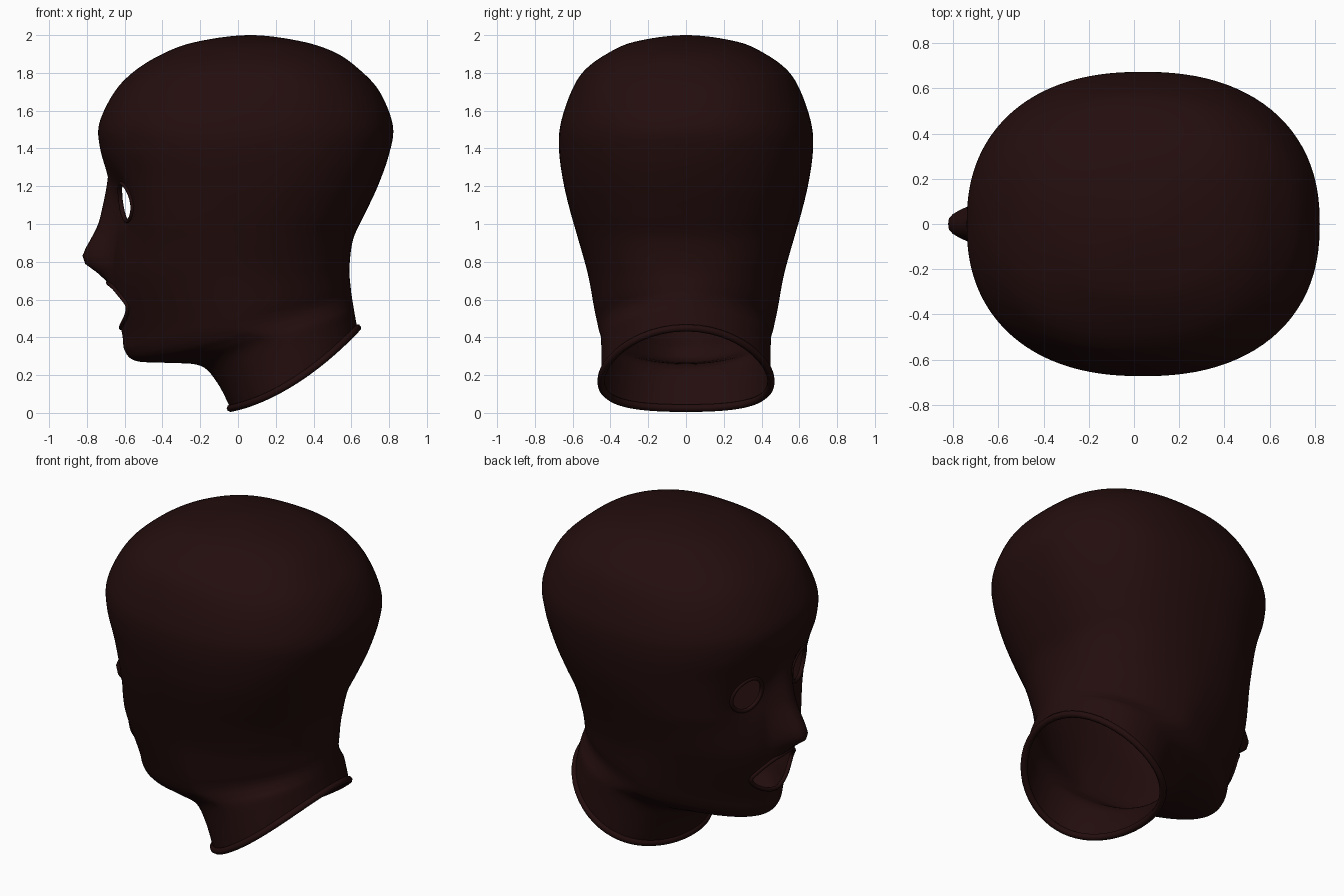
import bpy, bmesh, math
from mathutils import Vector
from mathutils.bvhtree import BVHTree

if "Cube" in bpy.data.objects:
    bpy.data.objects.remove(bpy.data.objects["Cube"])

mat = bpy.data.materials.new("dark maroon")
mat.diffuse_color = (0.017, 0.004, 0.004, 1)
mat.use_nodes = True
mat.node_tree.nodes["Principled BSDF"].inputs["Base Color"].default_value = mat.diffuse_color

# Loft sections, crown to collar: front x, z / back x, z / half width
SECTIONS = [
    (.05, 2.0, .05, 2.0, 0),
    (-.24, 1.96, .32, 1.97, .27),
    (-.42, 1.89, .51, 1.91, .42),
    (-.56, 1.80, .64, 1.82, .54),
    (-.66, 1.69, .75, 1.70, .61),
    (-.735, 1.53, .82, 1.52, .665),
    (-.73, 1.40, .80, 1.37, .672),
    (-.69, 1.25, .74, 1.20, .65),
    (-.67, 1.10, .67, 1.05, .615),
    (-.66, .95, .61, .92, .575),
    (-.67, .70, .59, .77, .52),
    (-.615, .43, .597, .66, .485),
    (-.60, .33, .602, .62, .47),
    (-.54, .275, .605, .60, .462),
    (-.38, .265, .61, .57, .455),
    (-.20, .25, .615, .54, .45),
    (-.11, .16, .622, .50, .448),
    (-.04, .025, .632, .45, .45),
]
SEGS, SUB = 128, 6
# Nose: height, projection
NOSE = [(.69, .01), (.74, .07), (.79, .14), (.84, .158), (1.0, .08), (1.25, 0)]


def clamp(v):
    return max(0, min(1, v))


def catmull(a, b, c, d, t):
    return [.5 * (2*q + (r-p)*t + (2*p-5*q+4*r-s)*t*t + (3*q-p-3*r+s)*t**3)
            for p, q, r, s in zip(a, b, c, d)]


def nose_height(z):
    for (z0, h0), (z1, h1) in zip(NOSE, NOSE[1:]):
        if z0 <= z <= z1:
            return h0 + (h1 - h0) * (z - z0) / (z1 - z0)
    return .01 * clamp((z - .6) / .09) if z < .69 else 0


def ring(s):
    fx, fz, bx, bz, w = s
    n = 2.05 + .25 * clamp((fz - .35) / .4)     # squarer cranium and cheeks
    pinch = .29 * clamp((1.0 - fz) / .7)        # face narrows to the chin
    if fz < .3:
        pinch *= clamp(1 - (fx + .55) / .5)     # neck is round again
    sag = .07 * clamp((.28 - fz) / .25)         # collar dips at the sides
    pts = []
    for i in range(SEGS):
        u = 2 * math.pi * i / SEGS
        t = u - .4 * math.sin(u)                # denser towards the face
        c = math.copysign(abs(math.cos(t)) ** (2 / n), math.cos(t))
        d = math.copysign(abs(math.sin(t)) ** (2 / n), math.sin(t))
        f = (1 - c) / 2
        x, z = fx + (bx - fx) * f, fz + (bz - fz) * f - sag * d * d
        y = w * d * (1 - pinch * max(0, c))
        if c > 0:                               # nose and eye sockets
            x -= nose_height(z) * math.exp(-abs(y / .085) ** 3)
            x += .06 * math.exp(-((abs(y) - .225) / .13) ** 2 - ((z - 1.11) / .14) ** 2)
        pts.append((x, y, z))
    return pts


# Openings: name, centre y, centre z, half width, half height, outline exponent
HOLES = [("left_eye_rim", -.25, 1.115, .105, .10, 2),
         ("right_eye_rim", .25, 1.115, .105, .10, 2),
         ("mouth_rim", 0, .57, .20, .12, 1.6)]

# Hood shell
bm = bmesh.new()
rows = []
last = len(SECTIONS) - 1
for k in range(last):
    quad = [SECTIONS[min(max(k + j, 0), last)] for j in (-1, 0, 1, 2)]
    if k == 0:                                  # mirror over the pole: round crown
        fx, fz, bx, bz, w = SECTIONS[1]
        quad[0] = (bx, bz, fx, fz, -w)
    for j in range(SUB):
        if k or j:
            rows.append(ring(catmull(*quad, j / SUB)))
rows.append(ring(SECTIONS[-1]))
grid = [[bm.verts.new(p) for p in r] for r in rows]
for a, b in zip(grid, grid[1:]):
    for i in range(SEGS):
        j = (i + 1) % SEGS
        bm.faces.new((a[i], b[i], b[j], a[j]))
top = bm.verts.new((.05, 0, 2.0))
for i in range(SEGS):
    bm.faces.new((top, grid[0][i], grid[0][(i + 1) % SEGS]))
tree = BVHTree.FromBMesh(bm)


def on_face(y, z):
    hit = tree.ray_cast(Vector((-2, y, z)), Vector((1, 0, 0)))[0]
    return hit if hit else Vector((-.6, y, z))


# Cut the openings and fit their edges to the outlines
for _, cy, cz, a, b, p in HOLES:
    def reach(v):
        return (abs((v.co.y - cy) / a) ** p + abs((v.co.z - cz) / b) ** p) ** (1 / p)
    inside = [v for v in bm.verts if v.co.x < -.35 and reach(v) < 1]
    gone = set(inside)
    edge = {v for w in inside for f in w.link_faces for v in f.verts} - gone
    bmesh.ops.delete(bm, geom=inside, context='VERTS')
    for v in edge:
        if v.is_valid:
            r = reach(v)
            v.co = on_face(cy + (v.co.y - cy) / r, cz + (v.co.z - cz) / r)
bmesh.ops.recalc_face_normals(bm, faces=bm.faces)
bm.normal_update()
if sum(f.normal.dot(f.calc_center_median() - Vector((0, 0, 1.1))) for f in bm.faces) < 0:
    bmesh.ops.reverse_faces(bm, faces=bm.faces)
me = bpy.data.meshes.new("hood_shell")
bm.to_mesh(me)
bm.free()
shell = bpy.data.objects.new("hood_shell", me)
bpy.context.collection.objects.link(shell)
me.materials.append(mat)
me.polygons.foreach_set("use_smooth", [True] * len(me.polygons))


# Rolled edges around the openings
def rim(name, pts, radius):
    cu = bpy.data.curves.new(name, 'CURVE')
    cu.dimensions = '3D'
    cu.bevel_depth, cu.bevel_resolution = radius, 2
    sp = cu.splines.new('POLY')
    sp.points.add(len(pts) - 1)
    for q, v in zip(sp.points, pts):
        q.co = (*v, 1)
    sp.use_cyclic_u = True
    ob = bpy.data.objects.new(name, cu)
    bpy.context.collection.objects.link(ob)
    cu.materials.append(mat)
    bpy.ops.object.select_all(action='DESELECT')
    ob.select_set(True)
    bpy.context.view_layer.objects.active = ob
    bpy.ops.object.convert(target='MESH')
    bpy.ops.object.shade_smooth()


for name, cy, cz, a, b, p in HOLES:
    pts = []
    for i in range(40):
        t = 2 * math.pi * i / 40
        c, s = math.cos(t), math.sin(t)
        pts.append(on_face(cy + a * math.copysign(abs(c) ** (2 / p), c),
                           cz + b * math.copysign(abs(s) ** (2 / p), s)))
    rim(name, pts, .012)
rim("neck_rim", rows[-1][::2], .02)
